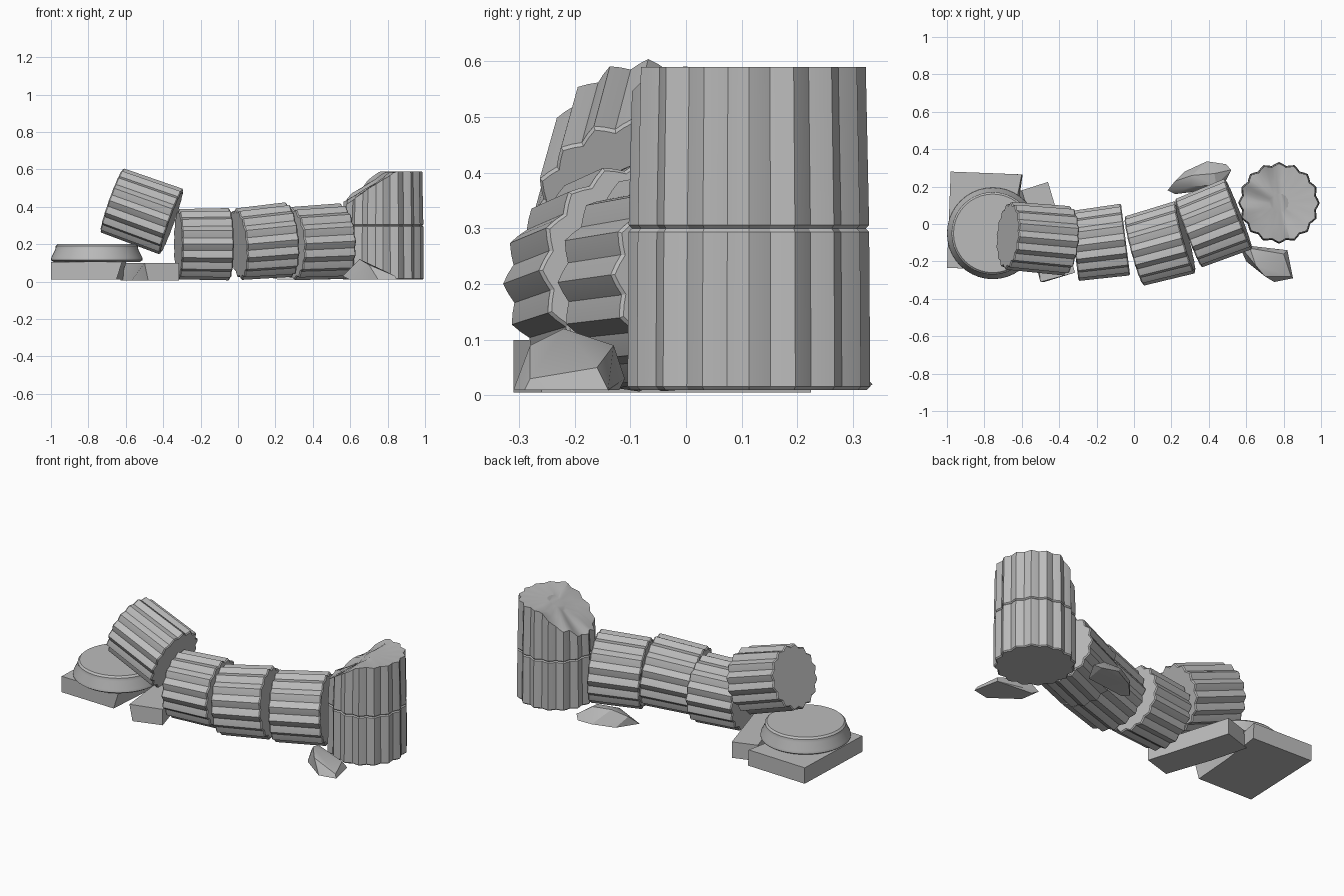
import bpy, bmesh, math, random
from mathutils import Vector

random.seed(4)
if "Cube" in bpy.data.objects:
    bpy.data.objects.remove(bpy.data.objects["Cube"], do_unlink=True)

stone = bpy.data.materials.new("grey stone")
stone.use_nodes = True
GREY = (0.5, 0.5, 0.5, 1)
stone.diffuse_color = GREY
stone.node_tree.nodes["Principled BSDF"].inputs["Base Color"].default_value = GREY

FLUTES, STEPS, DEPTH = 16, 4, 0.017
COUNT = FLUTES * STEPS


def finish(name, bm):
    bmesh.ops.recalc_face_normals(bm, faces=bm.faces)
    mesh = bpy.data.meshes.new(name)
    bm.to_mesh(mesh)
    bm.free()
    mesh.materials.append(stone)
    obj = bpy.data.objects.new(name, mesh)
    bpy.context.collection.objects.link(obj)
    bpy.ops.object.select_all(action='DESELECT')
    obj.select_set(True)
    bpy.context.view_layer.objects.active = obj
    bpy.ops.object.shade_smooth_by_angle(angle=math.radians(25))
    return obj


def skin(bm, rings):
    for a, b in zip(rings, rings[1:]):
        for i in range(len(a)):
            j = (i + 1) % len(a)
            bm.faces.new((a[i], a[j], b[j], b[i]))


def fluted_ring(radius):
    pts = []
    for i in range(COUNT):
        a = 2 * math.pi * i / COUNT
        r = radius - DEPTH * (1 - math.cos(a * FLUTES)) / 2
        pts.append(Vector((r * math.cos(a), r * math.sin(a), 0)))
    return pts


def drum(name, start, end, r0, r1, broken=None):
    """Fluted drum from start to end, with chamfered rims or a broken top."""
    start, end = Vector(start), Vector(end)
    axis = end - start
    turn = axis.to_track_quat('Z', 'Y') if axis.xy.length > 0.01 else None
    length, rim = axis.length, 0.006
    bm = bmesh.new()
    levels = [(0, r0 - rim), (rim, r0)]
    levels += [(length, r1)] if broken else [(length - rim, r1), (length, r1 - rim)]
    rings = []
    for h, r in levels:
        ring = []
        for p in fluted_ring(r):
            q = p + Vector((0, 0, h))
            if broken and h == length:
                q.z = broken(p) - start.z
            ring.append(bm.verts.new((turn @ q if turn else q) + start))
        rings.append(ring)
    skin(bm, rings)
    bm.faces.new(rings[0])
    if broken:
        # Rough broken surface made of shrinking rings
        for k in (0.6, 0.25):
            ring = []
            for p in fluted_ring(r1):
                q = p * k
                ring.append(bm.verts.new((q.x + start.x, q.y + start.y, broken(q) - 0.006)))
            skin(bm, [rings[-1], ring])
            rings.append(ring)
    bm.faces.new(rings[-1])
    return finish(name, bm)


def slab(name, bottom, top, z0, z1):
    bm = bmesh.new()
    rings = [[bm.verts.new((x, y, z)) for x, y in pts]
             for pts, z in ((bottom, z0), (top, z1))]
    skin(bm, rings)
    for r in rings:
        bm.faces.new(r)
    return finish(name, bm)


def shard(name, points):
    bm = bmesh.new()
    for p in points:
        bm.verts.new(p)
    out = bmesh.ops.convex_hull(bm, input=bm.verts)
    bmesh.ops.delete(bm, geom=[v for v in out["geom_interior"]
                               if isinstance(v, bmesh.types.BMVert)], context='VERTS')
    return finish(name, bm)


# Standing stump: whole lower drum, snapped upper drum
def snapped(p):
    slope = 0.42 + 0.72 * (p.x + 0.21) + 0.12 * p.y
    return min(0.59, slope + 0.008 * math.sin(p.y * 45 + p.x * 20))


drum("standing_drum_lower", (0.775, 0.113, 0.01), (0.775, 0.113, 0.3), 0.218, 0.216)
drum("standing_drum_upper", (0.775, 0.113, 0.3), (0.775, 0.113, 0.59), 0.216, 0.21, snapped)

# Fallen drums, tumbled in a row
fallen = [
    ((0.56, 0.055, 0.217), (0.29, -0.05, 0.203), 0.202, 0.196),
    ((0.275, -0.07, 0.225), (0.0, -0.145, 0.2), 0.2, 0.192),
    ((-0.045, -0.083, 0.2), (-0.32, -0.118, 0.2), 0.193, 0.188),
    ((-0.355, -0.09, 0.32), (-0.675, -0.062, 0.435), 0.186, 0.182),
]
for n, (a, b, r0, r1) in enumerate(fallen, 1):
    drum(f"fallen_drum_{n}", a, b, r0, r1)

# Square plinth snapped into two pieces
slab("plinth_large_piece",
     [(-1.0, -0.235), (-0.65, -0.245), (-0.63, 0.02), (-0.595, 0.265), (-0.98, 0.28)],
     [(-1.0, -0.235), (-0.62, -0.245), (-0.65, 0.02), (-0.6, 0.265), (-0.98, 0.28)],
     0.01, 0.105)
slab("plinth_small_piece",
     [(-0.48, -0.31), (-0.315, -0.26), (-0.46, 0.225), (-0.63, 0.17), (-0.57, -0.05)],
     [(-0.5, -0.31), (-0.315, -0.26), (-0.46, 0.225), (-0.6, 0.18), (-0.53, -0.05)],
     0.005, 0.1)

# Round moulding on the plinth
bm = bmesh.new()
rings = []
for r, z in [(0.23, 0.105), (0.245, 0.115), (0.243, 0.13), (0.222, 0.172), (0.22, 0.19), (0.21, 0.2)]:
    rings.append([bm.verts.new((-0.755 + r * math.cos(t), -0.05 + r * math.sin(t), z))
                  for t in (2 * math.pi * i / 40 for i in range(40))])
skin(bm, rings)
bm.faces.new(rings[0])
bm.faces.new(rings[-1])
finish("round_moulding", bm)

# Loose chips beside the column
shard("front_chip", [
    (0.56, -0.11, 0.03), (0.6, -0.12, 0.01), (0.82, -0.14, 0.01), (0.85, -0.29, 0.01),
    (0.75, -0.31, 0.01), (0.6, -0.2, 0.01), (0.62, -0.13, 0.09), (0.65, -0.22, 0.12),
    (0.7, -0.28, 0.09), (0.8, -0.16, 0.05), (0.84, -0.28, 0.03)])
shard("back_chip", [
    (0.18, 0.18, 0.02), (0.22, 0.16, 0.01), (0.47, 0.19, 0.01), (0.52, 0.29, 0.03),
    (0.49, 0.32, 0.01), (0.39, 0.335, 0.02), (0.27, 0.28, 0.01), (0.22, 0.23, 0.07),
    (0.31, 0.26, 0.1), (0.43, 0.27, 0.09), (0.3, 0.2, 0.09), (0.44, 0.21, 0.08)])
